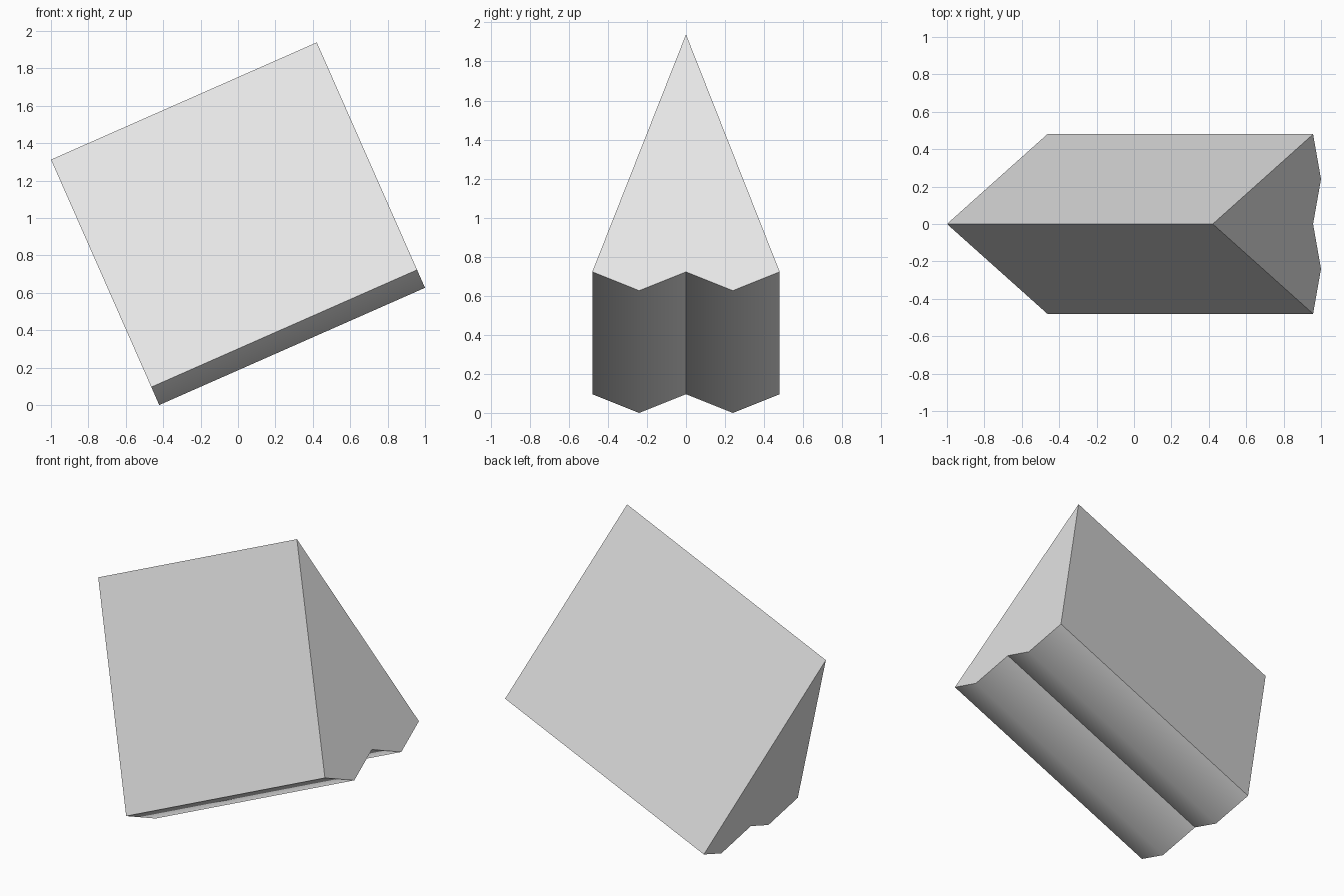
import bpy, bmesh, math

cube = bpy.data.objects.get("Cube")
if cube:
    bpy.data.objects.remove(cube, do_unlink=True)

# Plain grey material
grey = bpy.data.materials.new("light_grey")
grey.use_nodes = True
colour = (0.8, 0.8, 0.8, 1)
grey.diffuse_color = colour
bsdf = next(n for n in grey.node_tree.nodes if n.type == 'BSDF_PRINCIPLED')
bsdf.inputs["Base Color"].default_value = colour

# Wedge cross-section (y, z): pointed top, two shallow ridges below
LENGTH, TOP, SHOULDER = 1.553, 0.717, -0.612
profile = [(0, TOP), (-0.48, SHOULDER), (-0.24, -TOP),
           (0, SHOULDER), (0.24, -TOP), (0.48, SHOULDER)]

# Extrude the cross-section along x
bm = bmesh.new()
end_face = bm.faces.new([bm.verts.new((-LENGTH / 2, y, z)) for y, z in profile])
extruded = bmesh.ops.extrude_face_region(bm, geom=[end_face], use_keep_orig=True)
moved = [v for v in extruded["geom"] if isinstance(v, bmesh.types.BMVert)]
bmesh.ops.translate(bm, verts=moved, vec=(LENGTH, 0, 0))
bmesh.ops.recalc_face_normals(bm, faces=bm.faces)

# Smooth only across the two lower ridges; keep all other edges sharp
for face in bm.faces:
    face.smooth = True
for edge in bm.edges:
    a, b = edge.verts
    edge.smooth = abs(a.co.z + TOP) < 0.001 and abs(b.co.z + TOP) < 0.001

mesh = bpy.data.meshes.new("wedge_block")
bm.to_mesh(mesh)
bm.free()
mesh.materials.append(grey)

# Tilt the block so that it stands on one end of its ridges
block = bpy.data.objects.new("wedge_block", mesh)
block.rotation_euler = (0, -math.radians(23.8), 0)
block.location = (0, 0, 0.969)
bpy.context.collection.objects.link(block)
